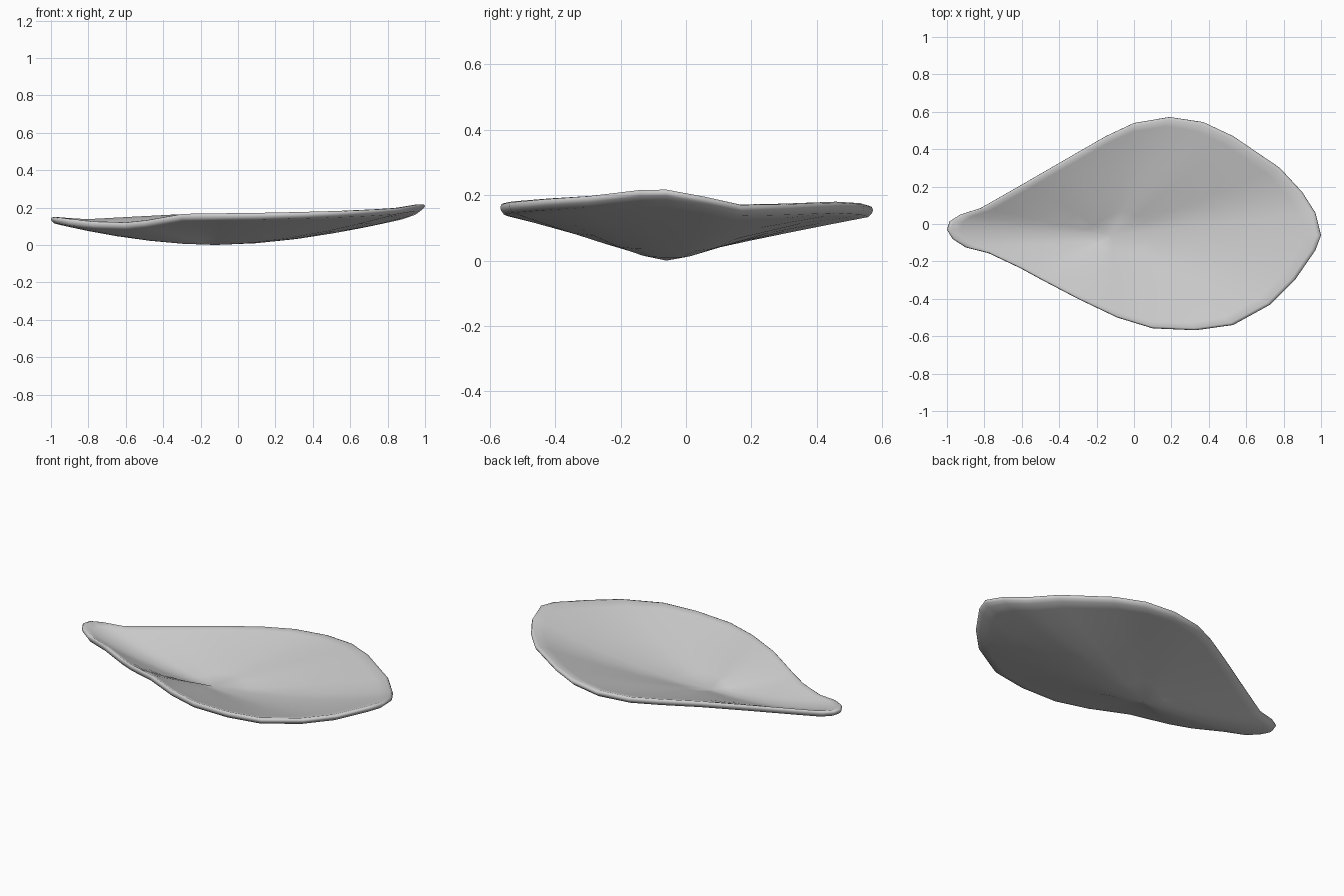
import bpy, bmesh, math

if "Cube" in bpy.data.objects:
    bpy.data.objects.remove(bpy.data.objects["Cube"])

# Rim outline (x, y, top height), counterclockwise from the narrow tip
RIM = [(-1, -.03, .155), (-.97, -.08, .152), (-.90, -.125, .143), (-.78, -.155, .131),
       (-.61, -.235, .125), (-.50, -.295, .136), (-.30, -.40, .17), (-.09, -.50, .173),
       (.10, -.558, .175), (.33, -.568, .18), (.53, -.54, .186), (.73, -.43, .196),
       (.86, -.30, .205), (.97, -.14, .224), (1, -.06, .225), (.97, .06, .203),
       (.90, .17, .178), (.78, .30, .18), (.53, .47, .185), (.37, .545, .18),
       (.19, .572, .172), (0, .54, .17), (-.15, .47, .17), (-.35, .355, .166),
       (-.58, .222, .155), (-.82, .085, .143), (-.93, .05, .15), (-.985, .015, .155)]
CX, CY = -.12, -.06      # lowest point of the dish
RIM_T, MID_T = .036, .018  # thickness at rim and at the middle


def sheet_point(p, t, top):
    """Point on the lower or upper skin, t = 0 at the middle, 1 at the rim."""
    dx, dy = p[0] - CX, p[1] - CY
    c = abs(math.cos(math.atan2(dy, dx)))
    power = .88 + .95 * c ** 6
    z = (p[2] - RIM_T) * t ** power
    if top:
        z += MID_T + (RIM_T - MID_T) * t ** 3
    return (CX + dx * t, CY + dy * t, z)


bm = bmesh.new()
steps = [.2, .4, .6, .78, .92, .978]
rings = [[bm.verts.new(sheet_point(p, t, False)) for p in RIM] for t in steps]
# Rounded rim edge
for t, drop in ((.995, .027), (1, .018), (.995, .008)):
    rings.append([bm.verts.new((CX + (p[0] - CX) * t, CY + (p[1] - CY) * t, p[2] - drop))
                  for p in RIM])
# Upper skin
rings += [[bm.verts.new(sheet_point(p, t, True)) for p in RIM] for t in reversed(steps)]

n = len(RIM)
for a, b in zip(rings, rings[1:]):
    for i in range(n):
        j = (i + 1) % n
        bm.faces.new((a[i], a[j], b[j], b[i]))
low = bm.verts.new((CX, CY, 0))
high = bm.verts.new((CX, CY, MID_T))
for i in range(n):
    j = (i + 1) % n
    bm.faces.new((low, rings[0][j], rings[0][i]))
    bm.faces.new((high, rings[-1][i], rings[-1][j]))
bmesh.ops.recalc_face_normals(bm, faces=bm.faces)

mesh = bpy.data.meshes.new("leaf_dish")
bm.to_mesh(mesh)
bm.free()
mesh.shade_smooth()
dish = bpy.data.objects.new("leaf_dish", mesh)
bpy.context.collection.objects.link(dish)
